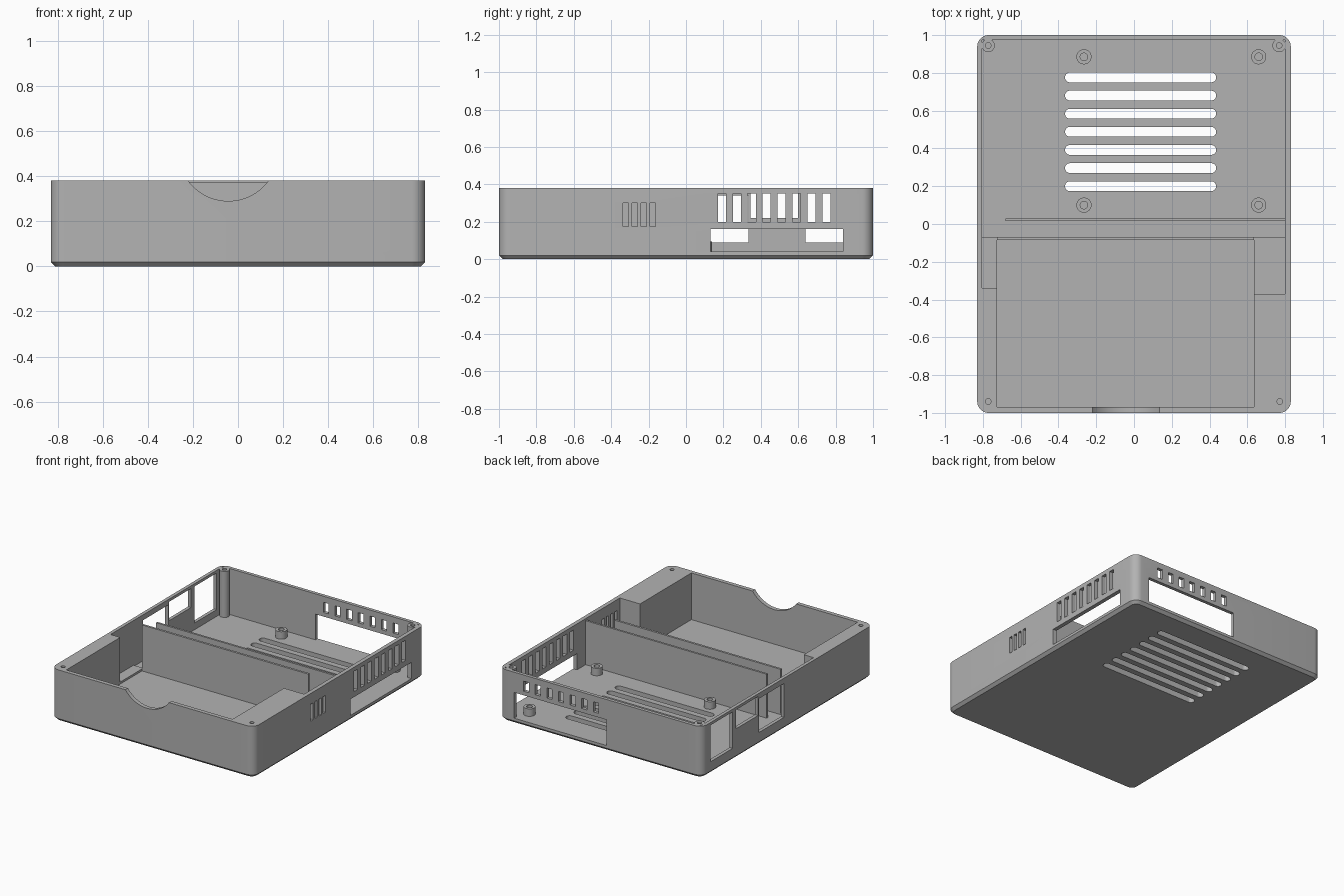
import bpy, bmesh, math
from mathutils import Matrix

cube = bpy.data.objects.get("Cube")
if cube:
    bpy.data.objects.remove(cube, do_unlink=True)

grey = bpy.data.materials.new("plain grey")
grey.use_nodes = True
GREY = (0.45, 0.45, 0.45, 1)
grey.diffuse_color = GREY
grey.node_tree.nodes["Principled BSDF"].inputs["Base Color"].default_value = GREY

TOP = 0.38      # rim height
FLOOR = 0.04    # board room floor
OVER = 0.5      # cutters reach above the rim


def make(name, bm):
    bmesh.ops.recalc_face_normals(bm, faces=bm.faces)
    mesh = bpy.data.meshes.new(name)
    bm.to_mesh(mesh)
    bm.free()
    mesh.materials.append(grey)
    ob = bpy.data.objects.new(name, mesh)
    bpy.context.collection.objects.link(ob)
    return ob


def add_box(bm, x, y, z):
    size = [b - a for a, b in (x, y, z)]
    mid = [(a + b) / 2 for a, b in (x, y, z)]
    bmesh.ops.create_cube(bm, size=1, matrix=Matrix.Translation(mid) @ Matrix.Diagonal((*size, 1)))


def add_cylinder(bm, x, y, z0, z1, r, n=24):
    bmesh.ops.create_cone(bm, cap_ends=True, segments=n, radius1=r, radius2=r, depth=z1 - z0,
                          matrix=Matrix.Translation((x, y, (z0 + z1) / 2)))


def rounded_outline(hx, hy, r, n=8):
    pts = []
    for k, (sx, sy) in enumerate([(1, 1), (-1, 1), (-1, -1), (1, -1)]):
        for i in range(n + 1):
            a = math.pi / 2 * (k + i / n)
            pts.append((sx * (hx - r) + r * math.cos(a), sy * (hy - r) + r * math.sin(a)))
    return pts


def loft(bm, layers):
    """Skin closed outlines stacked in z."""
    rings = [[bm.verts.new((x, y, z)) for x, y in pts] for z, pts in layers]
    for a, b in zip(rings, rings[1:]):
        for i in range(len(a)):
            j = (i + 1) % len(a)
            bm.faces.new((a[i], a[j], b[j], b[i]))
    bm.faces.new(rings[0])
    bm.faces.new(rings[-1])


def cut(target, bm):
    cutter = make("cutter", bm)
    cutter.hide_render = True
    mod = target.modifiers.new("cut", "BOOLEAN")
    mod.operation = "DIFFERENCE"
    mod.solver = "EXACT"
    mod.object = cutter
    bpy.context.view_layer.objects.active = target
    bpy.ops.object.modifier_apply(modifier=mod.name)
    bpy.data.objects.remove(cutter, do_unlink=True)


def cut_boxes(target, boxes):
    bm = bmesh.new()
    for b in boxes:
        add_box(bm, *b)
    cut(target, bm)


# Outer tray with rounded corners and chamfered base
bm = bmesh.new()
loft(bm, [(0, rounded_outline(0.81, 0.98, 0.04)),
          (0.02, rounded_outline(0.83, 1, 0.06)),
          (TOP, rounded_outline(0.83, 1, 0.06))])
tray = make("case_tray", bm)

# Board room, side pockets and front bay
cut_boxes(tray, [((-0.805, 0.8), (-0.07, 0.975), (FLOOR, OVER))])
cut_boxes(tray, [((-0.805, 0.8), (-0.34, -0.06), (0.05, OVER))])
cut_boxes(tray, [((0.635, 0.8), (-0.37, -0.3), (0.05, OVER))])
cut_boxes(tray, [((-0.725, 0.635), (-0.97, -0.085), (0.035, OVER))])

# Right-hand wall: tall vents, small vents and wide port
RIGHT = (0.75, 0.9)
vents = [(RIGHT, (0.17 + 0.08 * i, 0.213 + 0.08 * i), (0.2, 0.35)) for i in range(8)]
vents += [(RIGHT, (-0.336 + 0.048 * i, -0.308 + 0.048 * i), (0.175, 0.3)) for i in range(4)]
cut_boxes(tray, vents + [(RIGHT, (0.13, 0.84), (FLOOR, 0.16))])

# Back wall: short vents above a wide port
BACK = (0.95, 1.1)
vents = [((0.015 + 0.095 * i, 0.058 + 0.095 * i), BACK, (0.26, 0.335)) for i in range(7)]
cut_boxes(tray, vents + [((-0.05, 0.705), BACK, (FLOOR, 0.23))])

# Opposite wall: three windows
LEFT = (-0.9, -0.76)
cut_boxes(tray, [(LEFT, (0.64, 0.9), (0.09, 0.36)),
                 (LEFT, (0.345, 0.6), (0.22, 0.36)),
                 (LEFT, (0.04, 0.335), (0.09, 0.34))])

# Rounded floor slots
bm = bmesh.new()
for i in range(7):
    slot = [(x + 0.035, y + 0.2 + 0.096 * i) for x, y in rounded_outline(0.4, 0.026, 0.0255, 6)]
    loft(bm, [(-0.1, slot), (0.1, slot)])
cut(tray, bm)

# Thumb notch in the front wall
bm = bmesh.new()
bmesh.ops.create_cone(bm, cap_ends=True, segments=96, radius1=0.221, radius2=0.221, depth=0.1,
                      matrix=Matrix.Translation((-0.043, -1.01, 0.511)) @ Matrix.Rotation(math.pi / 2, 4, "X"))
cut(tray, bm)

# Front screw holes
bm = bmesh.new()
for x in (-0.772, 0.772):
    add_cylinder(bm, x, -0.94, 0.15, OVER, 0.015)
cut(tray, bm)


def bored_post(name, x, y, z0, z1, r, hole, hole_z):
    bm = bmesh.new()
    add_cylinder(bm, x, y, z0, z1, r)
    post = make(name, bm)
    bm = bmesh.new()
    add_cylinder(bm, x, y, hole_z, OVER, hole)
    cut(post, bm)
    return post


# Board standoffs and rear corner screw posts
parts = [tray]
for x in (-0.265, 0.66):
    for y in (0.1, 0.885):
        parts.append(bored_post("board_standoff", x, y, FLOOR - 0.01, 0.095, 0.04, 0.02, FLOOR))
for x in (-0.772, 0.768):
    parts.append(bored_post("corner_post", x, 0.945, FLOOR - 0.01, TOP, 0.035, 0.015, 0.15))

# Two thin dividers between the rooms
for name, x, y, top in (("front_divider", (-0.725, 0.635), (-0.086, -0.07), 0.375),
                        ("rear_divider", (-0.68, 0.805), (0.015, 0.03), 0.365)):
    bm = bmesh.new()
    add_box(bm, x, y, (0.03, top))
    parts.append(make(name, bm))

bpy.ops.object.select_all(action="DESELECT")
for ob in parts:
    ob.select_set(True)
bpy.context.view_layer.objects.active = tray
bpy.ops.object.shade_smooth_by_angle(angle=math.radians(30))
